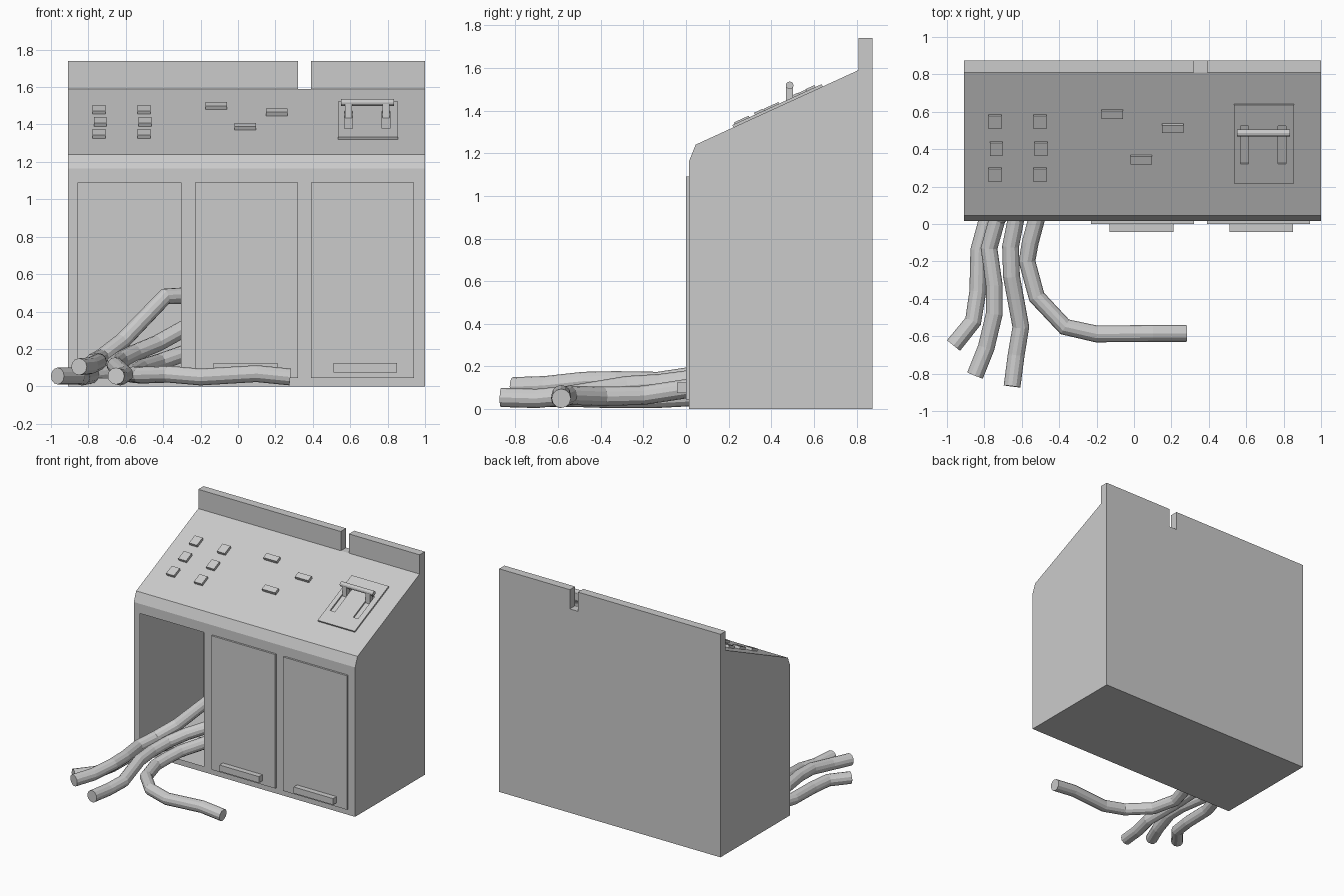
import bpy, bmesh, math
from mathutils import Matrix, Vector

if "Cube" in bpy.data.objects:
    bpy.data.objects.remove(bpy.data.objects["Cube"])

def add_mesh(name, bm):
    bmesh.ops.recalc_face_normals(bm, faces=bm.faces)
    me = bpy.data.meshes.new(name)
    bm.to_mesh(me)
    bm.free()
    ob = bpy.data.objects.new(name, me)
    bpy.context.collection.objects.link(ob)
    return ob

def box(name, x0, x1, y0, y1, z0, z1):
    bm = bmesh.new()
    m = Matrix.Translation(((x0+x1)/2, (y0+y1)/2, (z0+z1)/2)) @ Matrix.Diagonal((x1-x0, y1-y0, z1-z0, 1))
    bmesh.ops.create_cube(bm, size=1, matrix=m)
    return add_mesh(name, bm)

# Sloped control panel frame of reference: local y runs up the slope, local z is its normal
P0, P1 = Vector((0, 0.045, 1.24)), Vector((0, 0.81, 1.59))
TILT = math.atan2(P1.z - P0.z, P1.y - P0.y)
PANEL = Matrix.Translation(P0) @ Matrix.Rotation(TILT, 4, 'X')

def panel_box(name, x0, x1, y0, y1, h0, h1):
    """Box on the slope; y0, y1 are top-view positions, h0, h1 heights off the slope."""
    c = math.cos(TILT)
    ob = box(name, x0, x1, (y0-P0.y)/c, (y1-P0.y)/c, h0, h1)
    ob.data.transform(PANEL)
    return ob

# Cabinet: hollow shell with an open left bay in the front
XL, XR = -0.91, 1.0
profile = [(0.015, 0), (0.875, 0), (0.875, 1.59), (0.81, 1.59), (0.045, 1.24), (0.015, 1.165)]
bm = bmesh.new()
left = [bm.verts.new((XL, y, z)) for y, z in profile]
right = [bm.verts.new((XR, y, z)) for y, z in profile]
bm.faces.new(left)
bm.faces.new(right[::-1])
n = len(profile)
for i in range(n - 1):
    bm.faces.new((left[i], right[i], right[i+1], left[i+1]))
xs, zs = [XL, -0.855, -0.305, XR], [0, 0.045, 1.09, 1.165]
for i in range(3):
    for j in range(3):
        if (i, j) != (1, 1):
            bm.faces.new([bm.verts.new((x, 0.015, z)) for x, z in (
                (xs[i], zs[j]), (xs[i+1], zs[j]), (xs[i+1], zs[j+1]), (xs[i], zs[j+1]))])
bmesh.ops.remove_doubles(bm, verts=bm.verts, dist=1e-4)
add_mesh("cabinet", bm)

# Back upstand with a narrow gap
box("back_upstand_left", XL, 0.32, 0.81, 0.875, 1.59, 1.74)
box("back_upstand_right", 0.39, XR, 0.81, 0.875, 1.59, 1.74)

# Doors and handles
for side, x in (("middle", -0.23), ("right", 0.39)):
    box(f"door_{side}", x, x + 0.55, 0, 0.017, 0.045, 1.09)
    hx = x + (0.10 if side == "middle" else 0.12)
    box(f"door_handle_{side}", hx, hx + 0.34, -0.042, 0.002, 0.075, 0.124)

# Square buttons in two columns
for cx in (-0.743, -0.503):
    for row, (y, dx) in enumerate(((0.232, 0), (0.372, 0.006), (0.515, 0))):
        panel_box(f"button_{row}", cx+dx-0.034, cx+dx+0.034, y, y + 0.07, -0.002, 0.02)

# Wide switches
for x, y in ((-0.175, 0.57), (0.15, 0.495), (-0.018, 0.328)):
    panel_box("wide_switch", x, x + 0.115, y, y + 0.042, -0.002, 0.022)

# Lever plate with two slots
plate = panel_box("lever_plate", 0.535, 0.855, 0.222, 0.641, -0.002, 0.012)
for i, x in enumerate((0.57, 0.77)):
    cutter = panel_box(f"slot_cutter_{i}", x, x + 0.042, 0.325, 0.53, -0.05, 0.05)
    cutter.hide_render = True
    cutter.hide_viewport = True
    mod = plate.modifiers.new("slot", 'BOOLEAN')
    mod.operation, mod.solver, mod.object = 'DIFFERENCE', 'EXACT', cutter
    # Lever arm
    box(f"lever_arm_{i}", x + 0.003, x + 0.039, 0.47, 0.502, 1.43, 1.51)

# Lever crossbar
bm = bmesh.new()
bmesh.ops.create_cone(bm, cap_ends=True, segments=12, radius1=0.018, radius2=0.018, depth=0.285,
                      matrix=Matrix.Translation((0.692, 0.486, 1.518)) @ Matrix.Rotation(math.pi/2, 4, 'Y'))
add_mesh("lever_crossbar", bm)

# Cables spilling out of the open bay
cables = [
    [(-0.965, -0.65, 0.055), (-0.86, -0.52, 0.055), (-0.835, -0.36, 0.05), (-0.83, -0.14, 0.05),
     (-0.78, 0.05, 0.06), (-0.6, 0.2, 0.08), (-0.25, 0.35, 0.1)],
    [(-0.85, -0.81, 0.105), (-0.79, -0.66, 0.11), (-0.747, -0.48, 0.13), (-0.747, -0.33, 0.133),
     (-0.775, -0.13, 0.13), (-0.73, 0.03, 0.155), (-0.62, 0.14, 0.24), (-0.39, 0.31, 0.48), (-0.2, 0.4, 0.49)],
    [(-0.652, -0.868, 0.055), (-0.63, -0.7, 0.05), (-0.605, -0.55, 0.065), (-0.655, -0.28, 0.11),
     (-0.66, -0.12, 0.12), (-0.63, 0.03, 0.14), (-0.55, 0.15, 0.18), (-0.43, 0.25, 0.23), (-0.25, 0.35, 0.33)],
    [(0.28, -0.585, 0.05), (0.1, -0.585, 0.068), (-0.2, -0.588, 0.05), (-0.37, -0.55, 0.065),
     (-0.52, -0.39, 0.06), (-0.572, -0.2, 0.065), (-0.555, -0.1, 0.08), (-0.52, 0.03, 0.1),
     (-0.42, 0.2, 0.13), (-0.25, 0.3, 0.19)],
]
for i, path in enumerate(cables):
    cu = bpy.data.curves.new(f"cable_{i}", 'CURVE')
    cu.dimensions = '3D'
    cu.bevel_depth, cu.bevel_resolution, cu.use_fill_caps = 0.045, 4, True
    sp = cu.splines.new('POLY')
    sp.points.add(len(path) - 1)
    for p, co in zip(sp.points, path):
        p.co = (*co, 1)
    sp.use_smooth = False
    bpy.context.collection.objects.link(bpy.data.objects.new(f"cable_{i}", cu))
